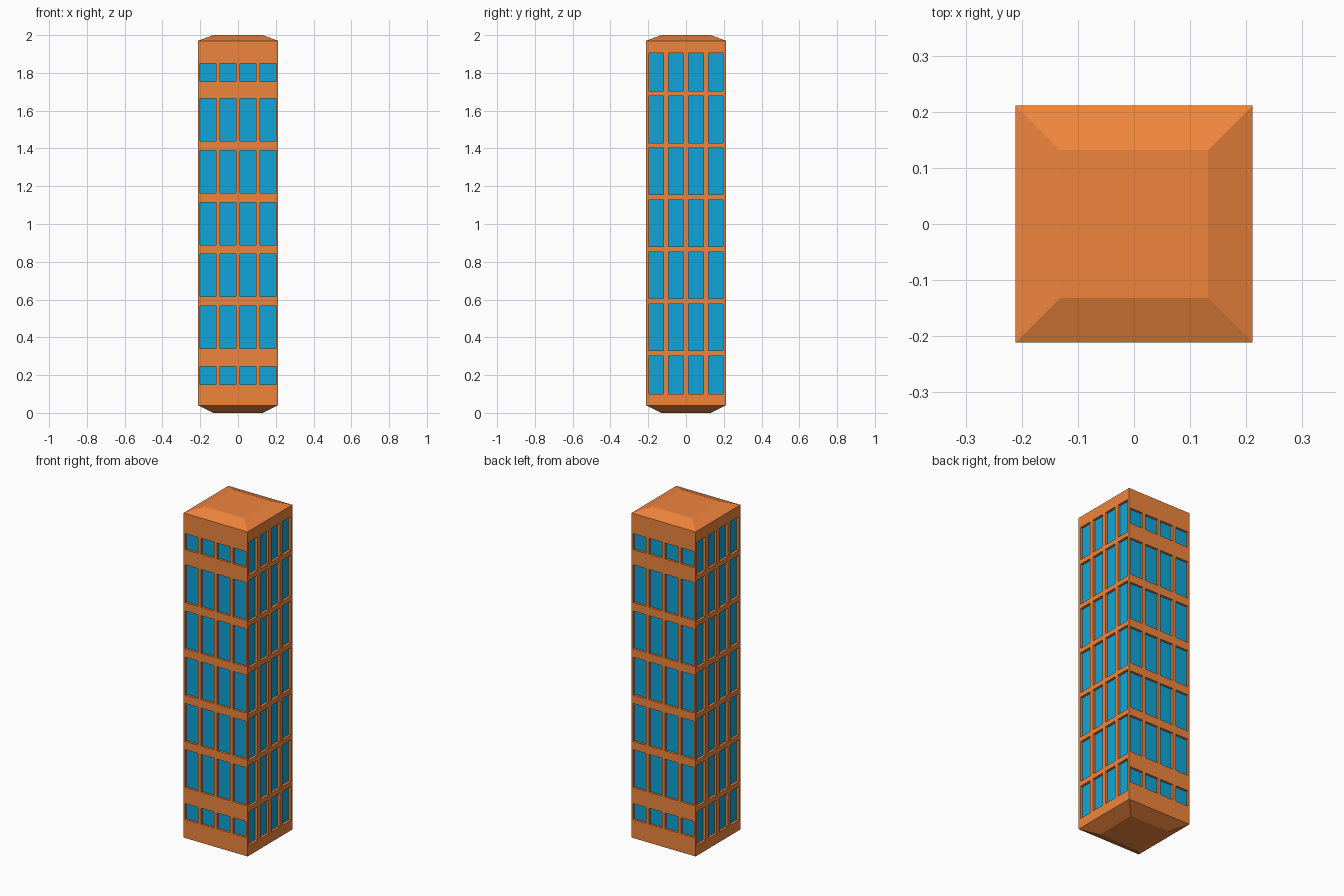
import bpy, bmesh
from mathutils import Vector, Matrix
from math import pi

if "Cube" in bpy.data.objects:
    bpy.data.objects.remove(bpy.data.objects["Cube"])

HALF, Z0, Z1 = 0.211, 0.04, 1.97      # wall half-width and vertical extent
CAP, TOP = 0.132, 2.0                 # flat half-width of the sloped caps


def material(name, colour):
    m = bpy.data.materials.new(name)
    m.diffuse_color = colour
    m.use_nodes = True
    m.node_tree.nodes["Principled BSDF"].inputs["Base Color"].default_value = m.diffuse_color
    return m


def make_object(name, bm, mat):
    mesh = bpy.data.meshes.new(name)
    bm.to_mesh(mesh)
    bm.free()
    mesh.materials.append(mat)
    ob = bpy.data.objects.new(name, mesh)
    bpy.context.collection.objects.link(ob)
    return ob


def quad(bm, pts):
    return bm.faces.new([bm.verts.new(p) for p in pts])


def rect(x0, x1, z0, z1, y):
    return [Vector(p) for p in ((x0, y, z0), (x1, y, z0), (x1, y, z1), (x0, y, z1))]


def wall(frame, glass, angle, cols, rows, depth):
    """Wall facing -y with recessed windows, turned by angle around z."""
    turn = Matrix.Rotation(angle, 3, 'Z')
    xs = [-HALF] + [v for c in cols for v in c] + [HALF]
    zs = [Z0] + [v for r in rows for v in r] + [Z1]
    for i in range(len(xs) - 1):
        for j in range(len(zs) - 1):
            cell = (xs[i], xs[i + 1], zs[j], zs[j + 1])
            outer = [turn @ p for p in rect(*cell, -HALF)]
            if i % 2 and j % 2:                       # window opening
                inner = [turn @ p for p in rect(*cell, -HALF + depth)]
                quad(glass, inner)
                for k in range(4):
                    n = (k + 1) % 4
                    quad(frame, (outer[k], outer[n], inner[n], inner[k]))
            else:
                quad(frame, outer)


orange = material("orange_wall", (0.87, 0.235, 0.047, 1))
blue = material("blue_glass", (0.005, 0.38, 0.70, 1))

# Window layouts: front and back have short end rows, the sides have even rows
front_cols = [(-0.201, -0.116), (-0.095, -0.01), (0.01, 0.095), (0.116, 0.201)]
side_cols = [(-0.196, -0.118), (-0.092, -0.013), (0.013, 0.092), (0.118, 0.196)]
front_rows = ([(0.15, 0.245)]
              + [(0.34 + 0.275 * i, 0.565 + 0.275 * i) for i in range(5)]
              + [(1.755, 1.85)])
side_rows = ([(0.10, 0.30)]
             + [(0.33 + 0.275 * i, 0.577 + 0.275 * i) for i in range(5)]
             + [(1.705, 1.905)])

frame, glass = bmesh.new(), bmesh.new()
for k in range(4):
    if k % 2 == 0:
        wall(frame, glass, k * pi / 2, front_cols, front_rows, 0.013)
    else:
        wall(frame, glass, k * pi / 2, side_cols, side_rows, 0.015)
bmesh.ops.remove_doubles(frame, verts=frame.verts, dist=1e-5)
make_object("tower_walls", frame, orange)
make_object("windows", glass, blue)

# Sloped roof and matching base
for name, rim, flat in (("roof", Z1, TOP), ("base", Z0, 0.0)):
    bm = bmesh.new()
    lo = [Vector((sx * HALF, sy * HALF, rim)) for sx, sy in ((-1, -1), (1, -1), (1, 1), (-1, 1))]
    hi = [Vector((p.x / HALF * CAP, p.y / HALF * CAP, flat)) for p in lo]
    quad(bm, hi)
    for k in range(4):
        n = (k + 1) % 4
        quad(bm, (lo[k], lo[n], hi[n], hi[k]))
    bmesh.ops.remove_doubles(bm, verts=bm.verts, dist=1e-5)
    if name == "base":
        bmesh.ops.reverse_faces(bm, faces=bm.faces)
    make_object(name, bm, orange)
